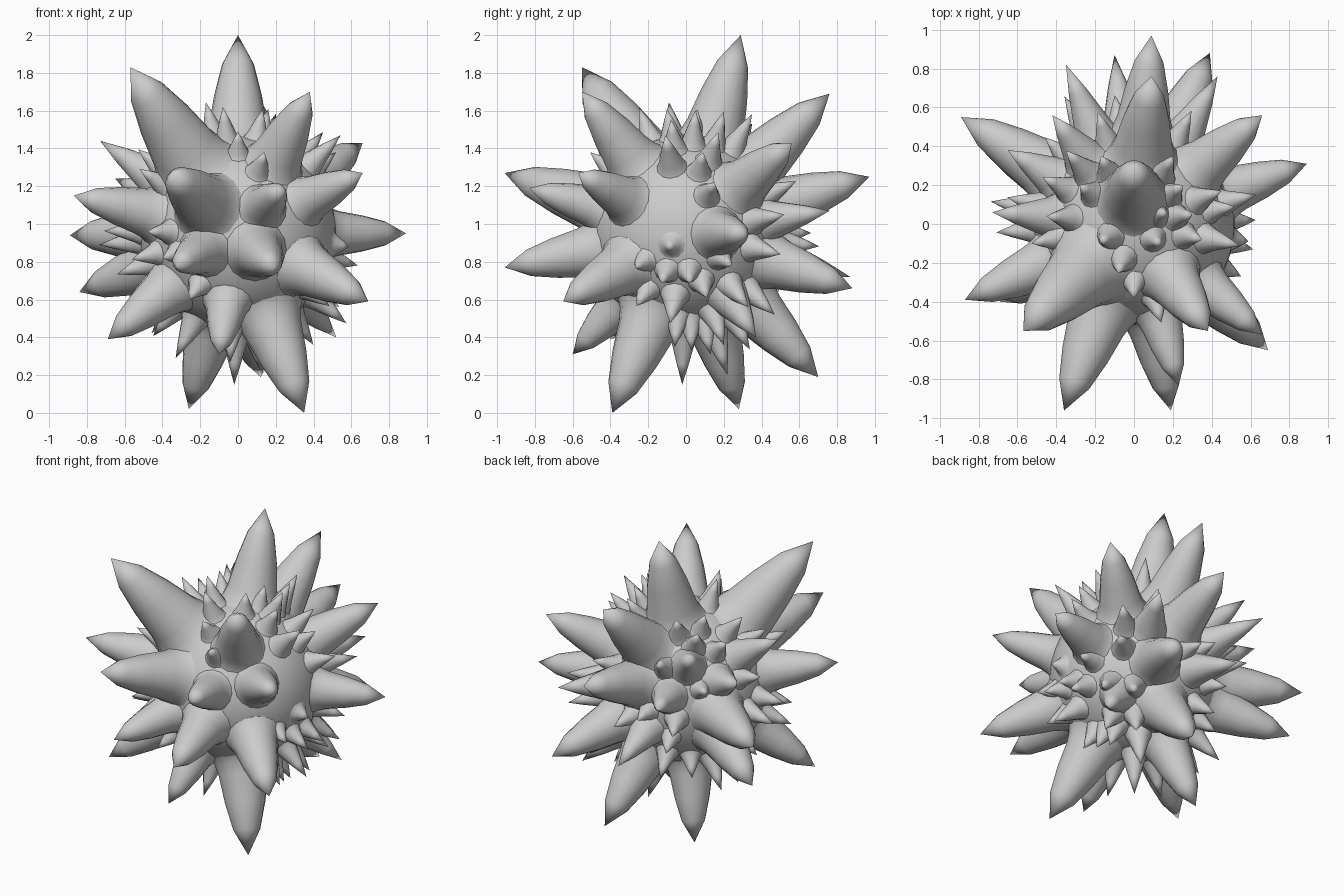
import bpy, bmesh, math
from mathutils import Vector

if "Cube" in bpy.data.objects:
    bpy.data.objects.remove(bpy.data.objects["Cube"])

C = Vector((0, 0, 0.95))   # centre of the ball
R = 0.52                   # ball radius


def add_spike(bm, tip, profile, base, sides):
    """Lathe a spike from the ball surface out to its tip."""
    axis = Vector(tip) - C
    length = axis.length
    q = axis.normalized().to_track_quat('Z', 'Y')
    rings = []
    for t, k in profile:
        h = R + t * (length - R)
        rings.append([bm.verts.new(C + q @ Vector((base * k * math.cos(a), base * k * math.sin(a), h)))
                      for a in (2 * math.pi * i / sides for i in range(sides))])
    end = bm.verts.new(tip)
    for a, b in zip(rings, rings[1:]):
        for i in range(sides):
            j = (i + 1) % sides
            bm.faces.new((a[i], a[j], b[j], b[i]))
    for i in range(sides):
        bm.faces.new((rings[-1][i], rings[-1][(i + 1) % sides], end))


def finish(bm, name):
    me = bpy.data.meshes.new(name)
    bm.to_mesh(me)
    bm.free()
    ob = bpy.data.objects.new(name, me)
    bpy.context.collection.objects.link(ob)
    bpy.context.view_layer.objects.active = ob
    ob.select_set(True)
    bpy.ops.object.shade_smooth_by_angle(angle=math.radians(60))
    ob.select_set(False)


# Round body
bm = bmesh.new()
bmesh.ops.create_icosphere(bm, subdivisions=4, radius=R)
bmesh.ops.translate(bm, verts=bm.verts, vec=C)
finish(bm, "body")

# Large spikes: tip positions
large = [
    (0, .29, 2.0), (-.57, -.55, 1.83), (.38, -.55, 1.70), (.09, .76, 1.69),
    (.66, .56, 1.43), (.89, .31, .95), (-.89, .55, .94), (-.87, -.39, 1.15),
    (-.36, -.96, 1.27), (.23, -.83, 1.19), (.19, -.96, .77), (-.33, -.86, .78),
    (-.10, -.60, .31), (.69, -.65, .59), (.66, -.57, 1.27), (.35, -.39, 0),
    (-.26, .28, .02), (.12, .70, .19), (.39, .88, .66), (.09, .97, 1.25),
    (-.84, .49, .64), (-.69, -.40, .39),
]
bm = bmesh.new()
for t in large:
    r = (Vector(t) - C).length
    add_spike(bm, t, [(-.17, 1.7), (-.08, 1.35), (.0, 1.17), (.12, 1.03), (.42, .84), (.72, .56)],
              .128 + max(-.1, r - 1) * .25, 16)
finish(bm, "large_spikes")

# Medium spikes
medium = [
    (-.35, .82, 1.15), (.43, .76, 1.07), (-.10, .87, .72), (-.42, .56, 1.42),
    (-.73, .06, 1.44), (-.65, .38, 1.24), (.52, .37, .40),
]
bm = bmesh.new()
for t in medium:
    add_spike(bm, t, [(-.17, 1.6), (-.05, 1.22), (.1, 1), (.6, .5)], .098, 14)
finish(bm, "medium_spikes")


# Small spikes: tips read from one view, depth solved from the tip radius
def depth(a, b, r):
    return math.sqrt(max(0, r * r - a * a - b * b))


small = []
for y, z, r in [(-.09, .88, .6), (-.27, .77, .64), (-.13, .69, .68), (.02, .69, .68), (.11, .61, .7),
                (.24, .78, .7), (.15, 1.22, .7), (-.06, .35, .7), (.03, .33, .7), (.13, .31, .72),
                (.20, .36, .74), (.47, .52, .75), (.33, .56, .74), (.52, 1.05, .75), (.5, .84, .74),
                (-.11, 1.47, .76), (.09, 1.38, .68)]:
    small.append((depth(y, z - .95, r), y, z))
for x, z, r in [(.14, 1.38, .68), (-.48, .96, .68), (-.4, .82, .64), (-.26, .60, .66),
                (-.44, .50, .7), (-.33, .29, .75)]:
    small.append((x, -depth(x, z - .95, r), z))
for x, y, r in [(-.28, .2, .68), (-.17, .35, .7), (-.17, -.09, .72), (-.08, -.25, .72),
                (-.2, -.42, .68), (.13, -.1, .68), (.16, .06, .68), (.3, .05, .72), (.35, -.08, .7),
                (.25, .2, .72), (.2, .35, .75), (.45, .17, .72), (0, -.38, .66), (-.53, -.1, .7),
                (-.45, .04, .72)]:
    small.append((x, y, .95 + depth(x, y, r)))
small.append((-.02, -.02, .15))
small.append((.13, .22, .2))

# Fill the remaining gaps evenly, leaving the bare patch on the right clear
taken = [(Vector(t) - C).normalized() for t in large + medium + small]
bare = Vector((.93, -.2, .28)).normalized()
N = 260
for i in range(N):
    zz = 1 - (2 * i + 1) / N
    a = i * 2.399963
    s = math.sqrt(1 - zz * zz)
    d = Vector((s * math.cos(a), s * math.sin(a), zz))
    if d.angle(bare) < .5 or d.y < -.6:
        continue
    if any(d.angle(t) < (.32 if k < len(large) else .23) for k, t in enumerate(taken)):
        continue
    taken.append(d)
    small.append(tuple(C + d * (.67 + .04 * (i % 3))))

bm = bmesh.new()
for t in small:
    r = (Vector(t) - C).length
    add_spike(bm, t, [(-.2, 1.6), (-.03, 1.15), (.15, .9), (.6, .45)], .056 + max(0, r - .65) * .13, 12)
finish(bm, "small_spikes")
